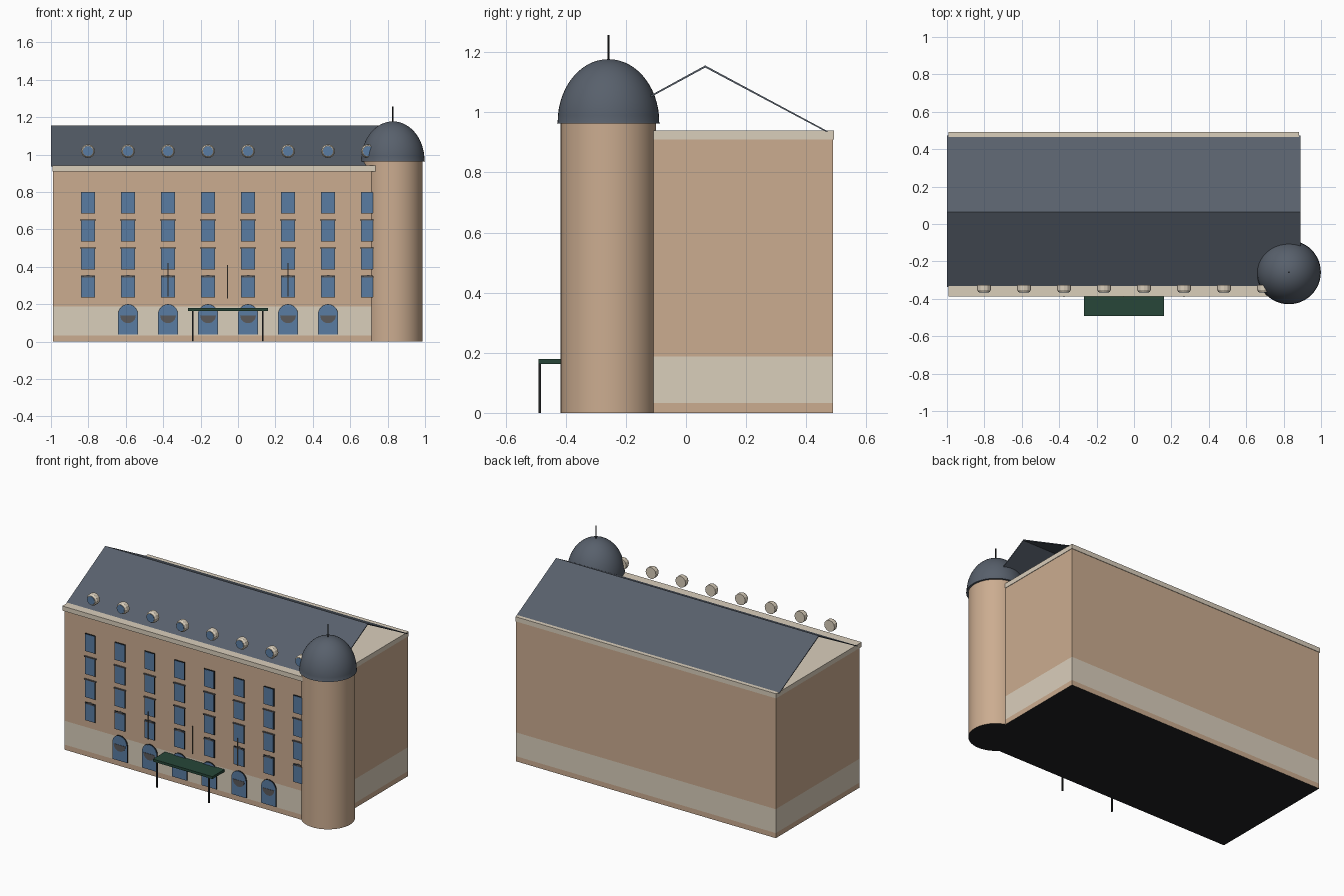
import bpy, bmesh, math
from mathutils import Matrix

if "Cube" in bpy.data.objects:
    bpy.data.objects.remove(bpy.data.objects["Cube"])


def mat(name, r, g, b):
    m = bpy.data.materials.new(name)
    m.diffuse_color = (r, g, b, 1)
    m.use_nodes = True
    m.node_tree.nodes["Principled BSDF"].inputs["Base Color"].default_value = m.diffuse_color
    return m


TAN = mat("tan_wall", 0.60, 0.415, 0.280)
STONE = mat("pale_stone", 0.70, 0.62, 0.50)
SLATE = mat("slate", 0.098, 0.118, 0.150)
GLASS = mat("blue_glass", 0.100, 0.200, 0.365)
GREEN = mat("green_canopy", 0.020, 0.062, 0.040)
DARK = mat("dark_metal", 0.014, 0.015, 0.016)
GREY = mat("grey_brown", 0.105, 0.100, 0.105)
POLE = mat("pole_brown", 0.32, 0.25, 0.19)

FRONT, BACK = -0.368, 0.489
COLS = [-0.802 + 0.2139 * i for i in range(8)]
TX, TY = 0.828, -0.258


def finish(name, bm, mats, smooth=False):
    bmesh.ops.recalc_face_normals(bm, faces=bm.faces)
    me = bpy.data.meshes.new(name)
    bm.to_mesh(me)
    bm.free()
    for m in mats:
        me.materials.append(m)
    ob = bpy.data.objects.new(name, me)
    bpy.context.collection.objects.link(ob)
    if smooth:
        bpy.context.view_layer.objects.active = ob
        ob.select_set(True)
        bpy.ops.object.shade_smooth_by_angle(angle=math.radians(35))
        ob.select_set(False)
    return ob


def add_box(bm, x0, x1, y0, y1, z0, z1):
    M = Matrix.Translation(((x0 + x1) / 2, (y0 + y1) / 2, (z0 + z1) / 2))
    M = M @ Matrix.Diagonal((x1 - x0, y1 - y0, z1 - z0, 1))
    bmesh.ops.create_cube(bm, size=1, matrix=M)


def box(name, m, *d):
    bm = bmesh.new()
    add_box(bm, *d)
    return finish(name, bm, [m])


def add_prism(bm, pts, y0, y1):
    """Extrude an (x, z) outline from y0 to y1."""
    a = [bm.verts.new((x, y0, z)) for x, z in pts]
    b = [bm.verts.new((x, y1, z)) for x, z in pts]
    bm.faces.new(a)
    bm.faces.new(b[::-1])
    for i in range(len(pts)):
        j = (i + 1) % len(pts)
        bm.faces.new((a[i], a[j], b[j], b[i]))


def lathe(name, m, prof, x, y, n=48):
    """Spin an (r, z) profile round a vertical axis."""
    bm = bmesh.new()
    vs = [bm.verts.new((x + r, y, z)) for r, z in prof]
    es = [bm.edges.new(p) for p in zip(vs, vs[1:])]
    bmesh.ops.spin(bm, geom=vs + es, cent=(x, y, 0), axis=(0, 0, 1),
                   angle=math.tau, steps=n, use_merge=False)
    bmesh.ops.remove_doubles(bm, verts=bm.verts, dist=1e-5)
    return finish(name, bm, [m], True)


def arc(cx, cz, r, a0, a1, n):
    return [(cx + r * math.cos(math.radians(a0 + (a1 - a0) * i / n)),
             cz + r * math.sin(math.radians(a0 + (a1 - a0) * i / n)))
            for i in range(n + 1)]


def darken_underside(ob, slot):
    for p in ob.data.polygons:
        if p.center.z < 0.001:
            p.material_index = slot


# main block, with a pale stone band between two heights and a dark underside
bm = bmesh.new()
add_box(bm, -0.988, 0.879, FRONT, BACK, 0, 0.912)
for z in (0.033, 0.188):
    bmesh.ops.bisect_plane(bm, geom=bm.verts[:] + bm.edges[:] + bm.faces[:],
                           plane_co=(0, 0, z), plane_no=(0, 0, 1))
for f in bm.faces:
    if 0.033 < f.calc_center_median().z < 0.188:
        f.material_index = 1
darken_underside(finish("main_block", bm, [TAN, STONE, DARK]), 2)

# cornice slab
box("cornice", STONE, -0.992, 0.882, -0.387, 0.492, 0.910, 0.940)

# open-ended gable roof made of thin sheets
bm = bmesh.new()
prof = [(-0.337, 0.937), (0.064, 1.156), (0.472, 0.937),
        (0.466, 0.935), (0.064, 1.149), (-0.331, 0.935)]
ends = [[bm.verts.new((x, y, z)) for y, z in prof] for x in (-0.999, 0.889)]
for i in range(6):
    j = (i + 1) % 6
    bm.faces.new((ends[0][i], ends[0][j], ends[1][j], ends[1][i]))
for e in ends:
    bm.faces.new((e[0], e[1], e[4], e[5]))
    bm.faces.new((e[1], e[2], e[3], e[4]))
finish("roof", bm, [SLATE])

# corner tower, dome and spire
tower = lathe("tower", TAN, [(0, 0), (0.159, 0), (0.159, 0.965), (0, 0.965)], TX, TY)
tower.data.materials.append(DARK)
darken_underside(tower, 1)
dome = [(0, 0.963), (0.171, 0.963)] + [
    (0.169 * math.cos(math.radians(a)), 0.968 + 0.209 * math.sin(math.radians(a)))
    for a in range(0, 90, 6)] + [(0, 1.177)]
lathe("dome", SLATE, dome, TX, TY)
lathe("spire", DARK, [(0, 1.16), (0.004, 1.16), (0.004, 1.258), (0, 1.258)], TX, TY, 10)

# four rows of windows with dark frames, and thin heads or small pediments
glass, trim, frame = bmesh.new(), bmesh.new(), bmesh.new()
for row, (z0, z1) in enumerate([(0.237, 0.350), (0.387, 0.500), (0.537, 0.648), (0.686, 0.797)]):
    for x in COLS:
        add_box(frame, x - 0.037, x + 0.037, FRONT - 0.006, FRONT + 0.01, z0 - 0.002, z1 + 0.002)
        add_box(glass, x - 0.034, x + 0.034, FRONT - 0.008, FRONT + 0.01, z0 + 0.001, z1 - 0.001)
        if row in (1, 2):
            add_box(trim, x - 0.042, x + 0.042, FRONT - 0.010, FRONT + 0.01, z1 - 0.002, z1 + 0.004)
        elif row == 0:
            add_prism(trim, [(x - 0.038, z1 - 0.007), (x + 0.038, z1 - 0.007), (x, z1 + 0.007)],
                      FRONT - 0.010, FRONT + 0.01)
finish("window_frames", frame, [DARK])
finish("windows", glass, [GLASS])
finish("window_heads", trim, [GREY])

# arched ground floor openings with a dark lunette
glass, lun, frame = bmesh.new(), bmesh.new(), bmesh.new()
for x in COLS[1:7]:
    for b, r, d in ((frame, 0.054, 0.005), (glass, 0.051, 0.007)):
        add_prism(b, [(x - r, 0.037), (x + r, 0.037)] + arc(x, 0.146, r, 0, 180, 14),
                  FRONT - d, FRONT + 0.01)
    add_prism(lun, arc(x, 0.140, 0.042, 180, 360, 12), FRONT - 0.009, FRONT)
finish("arch_frames", frame, [DARK])
finish("arched_windows", glass, [GLASS])
finish("arch_lunettes", lun, [GREY])

# round windows standing on the cornice in front of the roof
rings, panes = bmesh.new(), bmesh.new()
for x in COLS:
    for d, r1, r2, y in ((0.026, 0.037, 0.037, -0.339), (0.012, 0.037, 0.030, -0.358)):
        bmesh.ops.create_cone(rings, cap_ends=True, segments=12, radius1=r1, radius2=r2, depth=d,
                              matrix=Matrix.Translation((x, y, 1.018)) @ Matrix.Rotation(math.pi / 2, 4, 'X'))
    add_prism(panes, arc(x, 1.018, 0.027, 0, 330, 11), -0.366, -0.360)
finish("round_window_rings", rings, [STONE])
finish("round_window_panes", panes, [GLASS])

# entrance canopy on two posts
box("canopy", GREEN, -0.268, 0.160, -0.491, FRONT, 0.163, 0.179)
bm = bmesh.new()
for x in (-0.241, 0.133):
    add_box(bm, x - 0.004, x + 0.004, -0.490, -0.482, 0, 0.165)
finish("canopy_posts", bm, [DARK])

# thin poles on the facade
bm = bmesh.new()
for x, z in ((COLS[2], 0.24), (-0.056, 0.23), (COLS[5], 0.24)):
    add_box(bm, x - 0.002, x + 0.002, -0.391, -0.387, z, z + 0.18)
finish("facade_poles", bm, [POLE])
